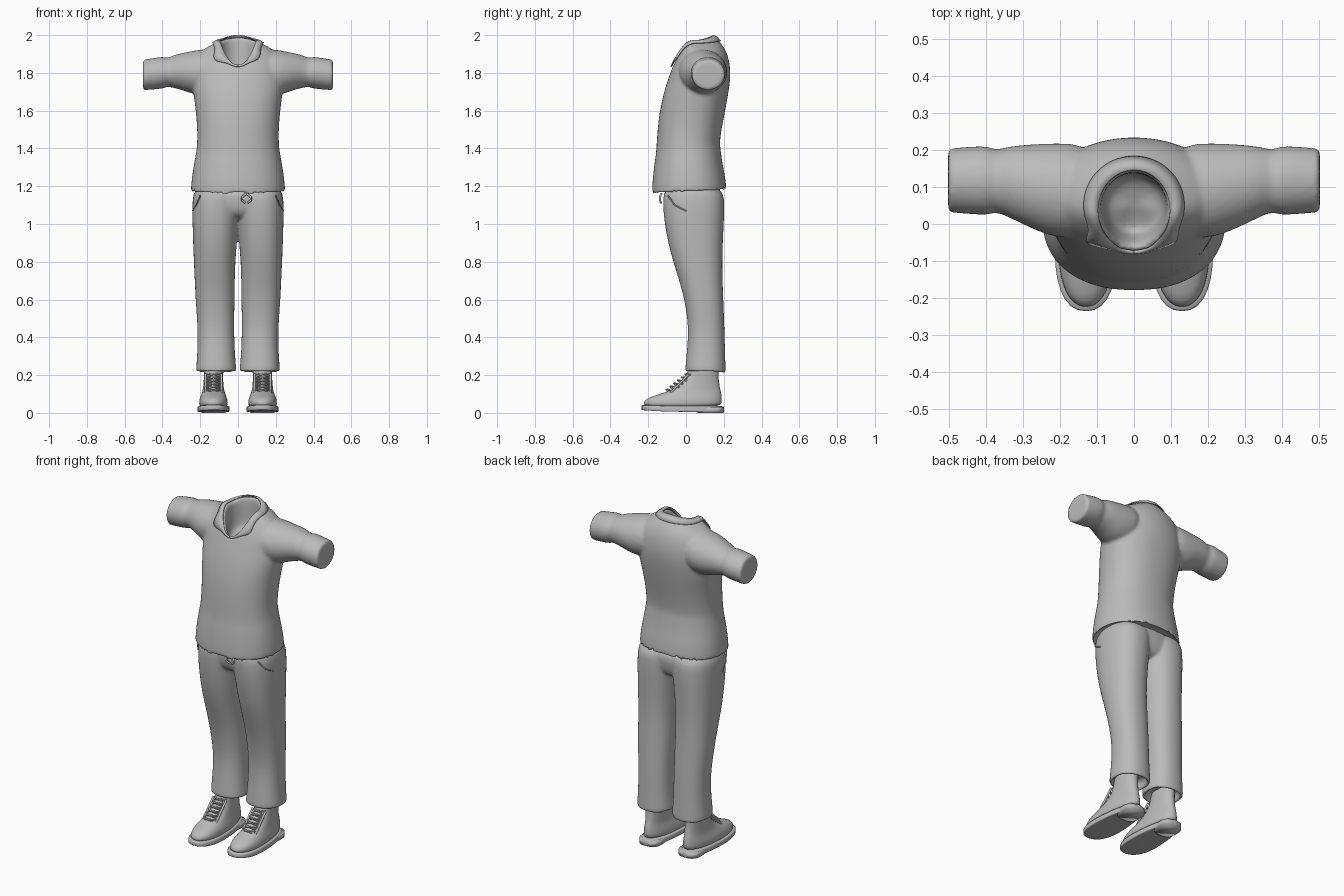
import bpy, bmesh
from math import sin, cos, pi, exp, degrees
from mathutils import Vector

cube = bpy.data.objects.get("Cube")
if cube:
    bpy.data.objects.remove(cube, do_unlink=True)

grey = bpy.data.materials.new("plain_grey")
grey.use_nodes = True
GREY = (0.5, 0.5, 0.5, 1)
grey.diffuse_color = GREY
grey.node_tree.nodes["Principled BSDF"].inputs["Base Color"].default_value = GREY


def power(v, p):
    return abs(v) ** (2 / p) * (1 if v >= 0 else -1)


def ring_point(a, w, yf, yb, zf, zs, zb, cx=0, p=2.0, egg=0.0):
    """Point on a tilted oval: half width, front/back y, front/side/back z."""
    s = power(sin(a), p)
    x = cx + w * power(cos(a), p) * (1 - egg * s)
    y = (yf + yb) / 2 + s * (yb - yf) / 2
    z = zs + ((zb if s > 0 else zf) - zs) * s * s
    return Vector((x, y, z))


def oval(*args, n=32, **kw):
    return [ring_point(2 * pi * i / n, *args, **kw) for i in range(n)]


def loft(bm, rings):
    rows = [[bm.verts.new(p) for p in r] for r in rings]
    n = len(rows[0])
    for a, b in zip(rows, rows[1:]):
        for i in range(n):
            bm.faces.new((a[i], a[(i + 1) % n], b[(i + 1) % n], b[i]))
    bm.faces.new(rows[0])
    bm.faces.new(rows[-1])


def make(name, bm):
    bmesh.ops.recalc_face_normals(bm, faces=bm.faces)
    me = bpy.data.meshes.new(name)
    bm.to_mesh(me)
    bm.free()
    for f in me.polygons:
        f.use_smooth = True
    ob = bpy.data.objects.new(name, me)
    me.materials.append(grey)
    bpy.context.collection.objects.link(ob)
    return ob


def subdivide(ob, levels=2):
    m = ob.modifiers.new("Subdivision", 'SUBSURF')
    m.levels = m.render_levels = levels


def fuse(ob, voxel):
    """Melt overlapping lofts into one cloth surface."""
    subdivide(ob)
    m = ob.modifiers.new("Fuse", 'REMESH')
    m.mode = 'VOXEL'
    m.voxel_size = voxel
    m.use_smooth_shade = True
    m = ob.modifiers.new("Soften", 'SMOOTH')
    m.factor, m.iterations = 0.5, 4


def mirror(ob):
    ob.modifiers.new("Mirror", 'MIRROR')


def tube(name, pts, radius):
    cu = bpy.data.curves.new(name, 'CURVE')
    cu.dimensions = '3D'
    cu.bevel_depth, cu.bevel_resolution = radius, 1
    cu.use_fill_caps = True
    sp = cu.splines.new('POLY')
    sp.points.add(len(pts) - 1)
    for q, p in zip(sp.points, pts):
        q.co = (*p, 1)
    cu.materials.append(grey)
    ob = bpy.data.objects.new(name, cu)
    bpy.context.collection.objects.link(ob)


# Shirt body: (half width, front y, back y, z), from hem lining up to the chest
body = [(.225, -.155, .195, 1.22), (.235, -.165, .203, 1.185), (.249, -.18, .215, 1.163),
        (.251, -.181, .215, 1.18), (.246, -.178, .208, 1.24), (.232, -.168, .19, 1.33),
        (.222, -.16, .185, 1.38), (.217, -.157, .178, 1.42), (.216, -.152, .19, 1.5),
        (.224, -.142, .21, 1.6), (.238, -.12, .228, 1.7)]
rings = [oval(w, f, b, z - .012, z, z + .01, p=2.25) for w, f, b, z in body]
# Shoulders tilt towards the neck, then drop into the collar opening
for r in [(.25, -.1, .238, 1.755, 1.78, 1.79), (.235, -.083, .23, 1.80, 1.875, 1.87),
          (.185, -.074, .207, 1.825, 1.928, 1.93), (.13, -.07, .175, 1.835, 1.953, 1.97),
          (.100, -.068, .15, 1.838, 1.968, 1.995), (.09, -.052, .138, 1.83, 1.96, 1.99),
          (.085, -.03, .138, 1.76, 1.83, 1.85), (.07, -.02, .13, 1.73, 1.78, 1.8)]:
    rings.append(oval(*r))
bm = bmesh.new()
loft(bm, rings)
# Sleeves: (x, low z, high z, front y, back y), with a stepped cuff
sleeve = [(.1, 1.70, 1.925, -.04, .215), (.2, 1.685, 1.925, -.04, .22),
          (.25, 1.69, 1.915, -.025, .218), (.3, 1.71, 1.905, -.002, .215),
          (.34, 1.72, 1.895, .018, .21), (.375, 1.728, 1.878, .033, .2),
          (.39, 1.718, 1.886, .024, .21), (.42, 1.714, 1.884, .024, .212),
          (.49, 1.708, 1.872, .03, .206), (.502, 1.708, 1.872, .03, .206),
          (.503, 1.716, 1.864, .038, .198)]
for side in (1, -1):
    loft(bm, [[Vector((side * x, (f + b) / 2 + cos(t) * (b - f) / 2,
                       (lo + hi) / 2 + sin(t) * (hi - lo) / 2))
               for t in [2 * pi * i / 24 for i in range(24)]]
              for x, lo, hi, f, b in sleeve])
shirt = make("shirt", bm)
fuse(shirt, .009)

# Folded collar: strip from the neck rim down over the shoulders
bm = bmesh.new()
N, rows = 72, []
for i in range(N + 1):
    a = -pi / 2 + 2 * pi * i / N
    inner = ring_point(a, .097, -.073, .146, 1.835, 1.97, 1.998)
    outer = ring_point(a, .135, -.08, .182, 1.832, 1.958, 1.968)
    off = abs(((degrees(a) + 90 + 180) % 360) - 180) - 42
    point = exp(-(off / 13) ** 2) * (1 if cos(a) < 0 else .6)
    outer.x *= 1 + .35 * point
    outer.z -= .02 * point
    outer.y -= .006 * point
    mid = (inner + outer) / 2 + Vector((0, 0, .007))
    rows.append([bm.verts.new(p) for p in (inner, mid, outer)])
for a, b in zip(rows, rows[1:]):
    for j in range(2):
        bm.faces.new((a[j], b[j], b[j + 1], a[j + 1]))
collar = make("collar", bm)
m = collar.modifiers.new("Thickness", 'SOLIDIFY')
m.thickness, m.offset = .006, 0

# Trousers: (outer x, inner x, front y, back y, z) per leg, hem lining last
leg = [(.235, -.02, -.12, .2, 1.22), (.243, -.015, -.124, .204, 1.1),
       (.241, -.002, -.113, .2, 1.0), (.238, .006, -.095, .195, .9),
       (.234, .014, -.068, .192, .8), (.229, .017, -.036, .194, .7),
       (.225, .018, -.008, .198, .6), (.213, .021, .015, .204, .45),
       (.215, .017, .004, .207, .32), (.222, .009, -.004, .21, .235),
       (.222, .009, -.004, .21, .218), (.206, .025, .012, .195, .215),
       (.2, .03, .02, .188, .25), (.19, .04, .03, .18, .27)]
bm = bmesh.new()
for side in (1, -1):
    loft(bm, [oval((o - i) / 2, f, b, z, z, z - .006, cx=side * (o + i) / 2, p=2.3)
              for o, i, f, b, z in leg])
loft(bm, [oval(w, f, b, z, z, z, p=2.5) for w, f, b, z in
          [(.1, -.05, .13, 1.02), (.2, -.098, .175, 1.05),
           (.235, -.115, .19, 1.1), (.235, -.12, .2, 1.22)]])
trousers = make("trousers", bm)
fuse(trousers, .008)

# Side seams and pocket edges on the trousers
for side in (1, -1):
    tube("pocket_edge", [(side * .2, -.095, 1.15), (side * .222, -.06, 1.1),
                         (side * .24, .0, 1.07)], .004)
# Drawstring below the hem
for k in (-1, 1):
    tube("drawstring", [(.045, -.13, 1.16), (.045 + k * .022, -.137, 1.145),
                        (.045 + k * .024, -.138, 1.125), (.045 + k * .006, -.132, 1.112)], .006)

# Boots: (half width, front y, back y, front z, side z, back z)
upper = [(.072, -.222, .188, .026, .026, .026), (.076, -.228, .19, .05, .05, .06),
         (.073, -.215, .19, .075, .075, .08), (.062, -.16, .187, .094, .1, .11),
         (.055, -.085, .18, .116, .125, .13), (.052, -.035, .176, .15, .155, .16),
         (.05, -.002, .172, .188, .188, .188), (.05, .012, .172, .23, .23, .23),
         (.05, .02, .17, .27, .27, .27)]
bm = bmesh.new()
loft(bm, [oval(*r, cx=.13, p=2.2, egg=.14) for r in upper])
ob = make("boot_upper", bm)
mirror(ob)
subdivide(ob, 1)

sole = [(.074, -.222, .19, .014, .006, .002), (.081, -.234, .199, .016, .006, .0),
        (.082, -.236, .2, .02, .01, .004), (.082, -.236, .2, .036, .03, .03),
        (.08, -.233, .197, .04, .034, .034), (.07, -.22, .185, .042, .036, .036)]
bm = bmesh.new()
loft(bm, [oval(*r, cx=.13, p=2.3, egg=.18) for r in sole])
ob = make("boot_sole", bm)
mirror(ob)

# Heel block
bm = bmesh.new()
loft(bm, [oval(.064, .06, .198, z, z, z, cx=.13, p=2.8) for z in (0, .03)])
mirror(make("boot_heel", bm))

# Crossed laces and eyelet rows climbing the instep
steps = 6
for side in (1, -1):
    for k in range(steps):
        t = k / (steps - 1)
        y, z = -.098 + .1 * t, .116 + .082 * t
        for lean in (-1, 1):
            tube("lace", [(side * .13 + u * .04, y - .006 + .028 * u * u,
                           z + .007 - .012 * u * u + lean * u * .008)
                          for u in (-1, -.5, 0, .5, 1)], .0045)
    for edge in (-1, 1):
        tube("eyelet_flap", [(side * .13 + edge * .042, -.085 + .1 * t, .104 + .1 * t)
                             for t in (0, .33, .66, 1)], .007)
